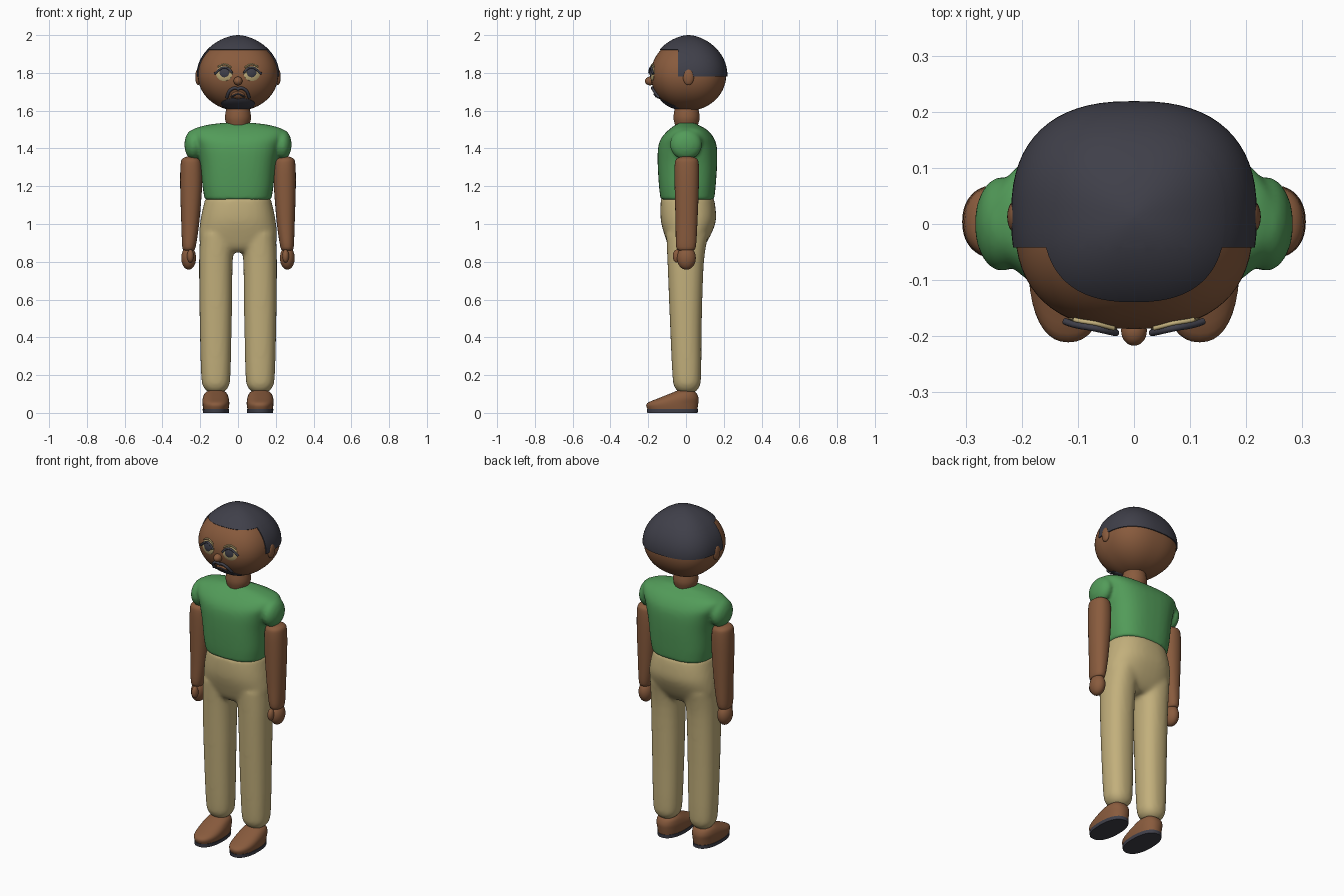
import bpy, bmesh, math
from mathutils import Vector

cube = bpy.data.objects.get("Cube")
if cube:
    bpy.data.objects.remove(cube)


def material(name, rgb):
    m = bpy.data.materials.new(name)
    m.use_nodes = True
    m.diffuse_color = (*rgb, 1)
    m.node_tree.nodes["Principled BSDF"].inputs["Base Color"].default_value = (*rgb, 1)
    return m


SKIN = material("brown_skin", (0.25, 0.105, 0.047))
DARK = material("dark_charcoal", (0.05, 0.05, 0.067))
GREEN = material("shirt_green", (0.085, 0.33, 0.10))
BEIGE = material("trouser_beige", (0.54, 0.43, 0.20))


def finish(name, bm, *mats, remesh=0):
    bmesh.ops.recalc_face_normals(bm, faces=bm.faces)
    me = bpy.data.meshes.new(name)
    bm.to_mesh(me)
    bm.free()
    for m in mats:
        me.materials.append(m)
    ob = bpy.data.objects.new(name, me)
    bpy.context.collection.objects.link(ob)
    bpy.ops.object.select_all(action='DESELECT')
    ob.select_set(True)
    bpy.context.view_layer.objects.active = ob
    bpy.ops.object.shade_smooth_by_angle(angle=math.radians(50))
    if remesh:
        r = ob.modifiers.new("blend", 'REMESH')
        r.mode, r.voxel_size, r.use_smooth_shade = 'VOXEL', remesh, True
        s = ob.modifiers.new("soften", 'SMOOTH')
        s.factor, s.iterations = 0.5, 8
    return ob


def spline(rows, steps=4):
    """Catmull-Rom interpolation of cross-section rows."""
    out = []
    for i in range(len(rows) - 1):
        a, b, c, d = (rows[max(0, min(len(rows) - 1, i + k))] for k in (-1, 0, 1, 2))
        for j in range(steps):
            t = j / steps
            out.append([q + t / 2 * (r - p + t * (2*p - 5*q + 4*r - s + t * (3*(q - r) + s - p)))
                        for p, q, r, s in zip(a, b, c, d)])
    return out + [rows[-1]]


def loft(bm, rows, power=2.0, side=1, n=40, smooth=True):
    """Stack of superellipse rings; each row is z, x min, x max, y min, y max."""
    prev = None
    first = None
    for z, x0, x1, y0, y1 in (spline(rows) if smooth else rows):
        ring = []
        for k in range(n):
            c, s = math.cos(2 * math.pi * k / n), math.sin(2 * math.pi * k / n)
            c = math.copysign(abs(c) ** (2 / power), c)
            s = math.copysign(abs(s) ** (2 / power), s)
            ring.append(bm.verts.new((side * ((x0 + x1) / 2 + c * (x1 - x0) / 2),
                                      (y0 + y1) / 2 + s * (y1 - y0) / 2, z)))
        if prev:
            for k in range(n):
                bm.faces.new((prev[k], prev[k - 1], ring[k - 1], ring[k]))
        first = first or ring
        prev = ring
    bm.faces.new(first)
    bm.faces.new(prev)


def ball(bm, centre, radii):
    vs = bmesh.ops.create_uvsphere(bm, u_segments=28, v_segments=18, radius=1)["verts"]
    for v in vs:
        v.co = Vector(centre) + Vector(a * b for a, b in zip(v.co, radii))


def ball_part(name, centre, radii, mat):
    bm = bmesh.new()
    ball(bm, centre, radii)
    finish(name, bm, mat)


# Head: rounded superellipsoid with raised hair
HC, HP = Vector((0, 0.013, 1.79)), 2.5
HX, HY = 0.213, 0.2


def head_scale(z):
    t = (z - HC.z) / (0.204 if z > HC.z else 0.19)
    return max(0, 1 - t * t) ** (0.58 if z > HC.z else 0.5)


rows = []
for i in range(41):
    a = math.pi * (i / 40 - 0.5) * 0.985
    z = HC.z + math.sin(a) * (0.204 if a > 0 else 0.19)
    s = head_scale(z)
    rows.append((z, -HX * s, HX * s, HC.y - HY * s, HC.y + HY * s))
bm = bmesh.new()
loft(bm, rows, HP, n=64, smooth=False)
for co, no in (((0, 0, 1.92), (0, 0, 1)), ((0, 0, 1.78), (0, 0, 1)), ((0, -0.04, 0), (0, 1, 0))):
    bmesh.ops.bisect_plane(bm, geom=bm.verts[:] + bm.edges[:] + bm.faces[:],
                           plane_co=co, plane_no=no, dist=1e-5)
hair = []
for f in bm.faces:
    c = f.calc_center_median()
    if c.z > 1.92 or (c.z > 1.78 and c.y > -0.04):
        hair.append(f)
skin = set(bm.faces) - set(hair)
grown = bmesh.ops.extrude_face_region(bm, geom=hair)["geom"]
for v in grown:
    if isinstance(v, bmesh.types.BMVert):
        v.co += (v.co - HC).normalized() * 0.006
for f in bm.faces:
    f.material_index = 0 if f in skin else 1
finish("head_and_hair", bm, SKIN, DARK)


# Face details follow the head surface
def on_face(x, z, lift):
    s = max(head_scale(z), 0.02)
    q = max(0, 1 - min(1, abs(x) / (HX * s)) ** HP) ** (1 / HP)
    p = Vector((x, HC.y - HY * s * q, z))
    return p + (p - HC).normalized() * lift


def patch(name, cx, cz, rx, rz, mat, base=0.0, height=0.006, n=28):
    bm = bmesh.new()
    rings = []
    for r in (1, 0.97, 0.75, 0.45, 0.15):
        lift = base + height * (1 - r * r) ** 0.5 if r < 1 else -0.004
        rings.append([bm.verts.new(on_face(cx + rx * r * math.cos(2 * math.pi * k / n),
                                           cz + rz * r * math.sin(2 * math.pi * k / n), lift))
                      for k in range(n)])
    for a, b in zip(rings, rings[1:]):
        for k in range(n):
            bm.faces.new((a[k - 1], a[k], b[k], b[k - 1]))
    bm.faces.new(rings[0])
    bm.faces.new(rings[-1])
    finish(name, bm, mat)


def stroke(name, points, radius, mat, lift=0.004):
    cu = bpy.data.curves.new(name, 'CURVE')
    cu.dimensions, cu.bevel_depth, cu.bevel_resolution = '3D', radius, 3
    cu.use_fill_caps = True
    fine = spline(points)
    sp = cu.splines.new('POLY')
    sp.points.add(len(fine) - 1)
    for p, (x, z) in zip(sp.points, fine):
        p.co = (*on_face(x, z, lift), 1)
    cu.materials.append(mat)
    bpy.context.collection.objects.link(bpy.data.objects.new(name, cu))


ball_part("nose", (0, -0.19, 1.757), (0.023, 0.027, 0.023), SKIN)
patch("beard", 0, 1.636, 0.092, 0.033, DARK)
patch("lips", 0, 1.682, 0.036, 0.018, SKIN, height=0.012)
stroke("moustache", [(-0.058, 1.672), (-0.045, 1.705), (-0.018, 1.722), (0, 1.716),
                     (0.018, 1.722), (0.045, 1.705), (0.058, 1.672)], 0.008, DARK)
stroke("mouth_line", [(-0.036, 1.678), (0, 1.694), (0.036, 1.678)], 0.004, DARK, 0.011)

# Paired parts
for s, label in ((1, "left"), (-1, "right")):
    patch(label + "_eye", s * 0.073, 1.797, 0.044, 0.041, BEIGE, height=0.007)
    patch(label + "_pupil", s * 0.07, 1.803, 0.026, 0.027, DARK, base=0.005, height=0.005)
    stroke(label + "_eyelash", [(s * 0.03, 1.80), (s * 0.05, 1.822), (s * 0.08, 1.826),
                                (s * 0.119, 1.795)], 0.006, DARK, 0.008)
    stroke(label + "_eyebrow", [(s * 0.035, 1.828), (s * 0.068, 1.845), (s * 0.105, 1.832)],
           0.004, BEIGE)
    ball_part(label + "_ear", (s * 0.211, 0.013, 1.778), (0.015, 0.029, 0.043), SKIN)

    bm = bmesh.new()
    loft(bm, [(0.86, 0.235, 0.285, -0.035, 0.035), (0.88, 0.224, 0.295, -0.052, 0.052),
              (1.0, 0.206, 0.30, -0.055, 0.06), (1.2, 0.19, 0.306, -0.06, 0.068),
              (1.31, 0.192, 0.304, -0.06, 0.068), (1.345, 0.205, 0.295, -0.05, 0.058),
              (1.358, 0.235, 0.265, -0.015, 0.02)], 2.2, s)
    finish(label + "_arm", bm, SKIN)

    bm = bmesh.new()
    ball(bm, (s * 0.261, 0.002, 0.82), (0.039, 0.05, 0.062))
    ball(bm, (s * 0.252, -0.048, 0.83), (0.018, 0.022, 0.035))
    finish(label + "_hand", bm, SKIN)

    bm = bmesh.new()
    loft(bm, [(0.018, 0.05, 0.184, -0.203, 0.06), (0.05, 0.046, 0.188, -0.207, 0.065),
              (0.08, 0.05, 0.186, -0.14, 0.066), (0.108, 0.063, 0.172, -0.07, 0.052),
              (0.125, 0.095, 0.14, -0.03, 0.02)], 2.3, s)
    finish(label + "_shoe", bm, SKIN)
    bm = bmesh.new()
    loft(bm, [(0, 0.048, 0.186, -0.205, 0.062), (0.02, 0.047, 0.187, -0.207, 0.063)],
         2.3, s, smooth=False)
    finish(label + "_sole", bm, DARK)

# Neck
bm = bmesh.new()
loft(bm, [(1.50, -0.055, 0.055, -0.05, 0.055), (1.53, -0.062, 0.062, -0.06, 0.065),
          (1.57, -0.069, 0.069, -0.066, 0.072), (1.64, -0.055, 0.055, -0.055, 0.06)])
finish("neck", bm, SKIN)

# Shirt: torso blended with cap sleeves
bm = bmesh.new()
loft(bm, [(1.128, -0.176, 0.176, -0.134, 0.149), (1.2, -0.188, 0.188, -0.143, 0.157),
          (1.32, -0.2, 0.2, -0.15, 0.165), (1.41, -0.222, 0.222, -0.147, 0.163),
          (1.46, -0.246, 0.246, -0.127, 0.145), (1.5, -0.24, 0.24, -0.09, 0.11),
          (1.525, -0.16, 0.16, -0.055, 0.065), (1.536, -0.07, 0.07, -0.035, 0.045)], 2.7)
for s in (1, -1):
    ball(bm, (s * 0.236, 0.0, 1.42), (0.048, 0.085, 0.08))
finish("shirt", bm, GREEN, remesh=0.009)

# Trousers: hips blended into two legs
bm = bmesh.new()
loft(bm, [(0.85, -0.13, 0.13, -0.06, 0.06), (0.875, -0.185, 0.185, -0.088, 0.09),
          (0.93, -0.206, 0.206, -0.11, 0.125), (1.01, -0.2, 0.2, -0.132, 0.157),
          (1.08, -0.187, 0.187, -0.136, 0.157), (1.14, -0.172, 0.172, -0.132, 0.147)], 2.4)
for s in (1, -1):
    loft(bm, [(0.108, 0.08, 0.155, -0.035, 0.045), (0.135, 0.052, 0.182, -0.06, 0.07),
              (0.2, 0.04, 0.195, -0.072, 0.08), (0.5, 0.033, 0.203, -0.086, 0.084),
              (0.8, 0.028, 0.206, -0.098, 0.095), (0.95, 0.015, 0.2, -0.105, 0.12)], 2.3, s)
finish("trousers", bm, BEIGE, remesh=0.011)
